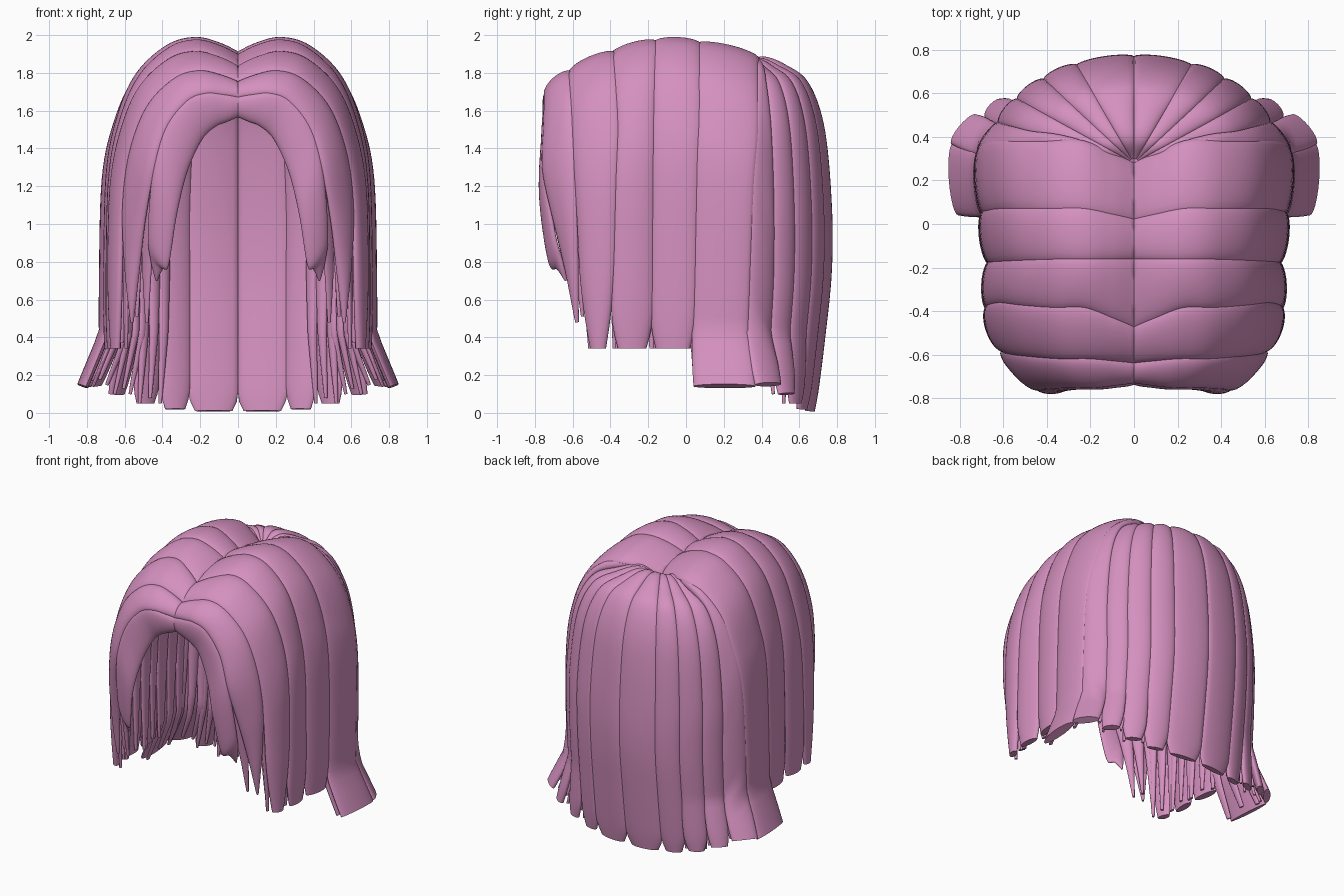
import bpy, bmesh, math
from mathutils import Vector

default_cube = bpy.data.objects.get("Cube")
if default_cube:
    bpy.data.objects.remove(default_cube, do_unlink=True)

pink = bpy.data.materials.new("pink_hair")
pink.use_nodes = True
colour = (0.66, 0.28, 0.52, 1)
pink.diffuse_color = colour
pink.node_tree.nodes["Principled BSDF"].inputs["Base Color"].default_value = colour

ROWS, RING = 60, 24


def spline(points, count):
    """Sample a smooth curve through the points."""
    pts = [Vector(p) for p in points]
    pts = [pts[0] * 2 - pts[1]] + pts + [pts[-1] * 2 - pts[-2]]
    spans = len(pts) - 3
    result = []
    for row in range(count):
        place = row / (count - 1) * spans
        i = min(int(place), spans - 1)
        t = place - i
        a, b, c, d = pts[i:i + 4]
        result.append(0.5 * (2 * b + (c - a) * t + (2 * a - 5 * b + 4 * c - d) * t * t
                             + (3 * b - a - 3 * c + d) * t ** 3))
    return result


# Sideways path: share of the width, and drop below the peak
SIDE = [(0, 0), (.16, 0), (.34, 0), (.54, .04), (.76, .18), (.9, .4), (.98, .68)]


def side_edge(peak, dip, width, y_top, y_mid, y_end, lead, steep=0.0):
    """Edge that leaves the parting and falls over the side."""
    def build(bottom):
        sway = y_end - y_mid
        ys = [y_top - lead, y_top - lead / 2, y_top, y_top, (y_top + y_mid) / 2,
              y_mid, y_mid + sway * .35]
        pts = [(width * w, y, peak - drop - steep * w) for (w, drop), y in zip(SIDE, ys)]
        pts[0] = (0, ys[0], peak - dip)
        pts[1] = (pts[1][0], ys[1], pts[1][2] - dip * .35)
        low = pts[-1][2]
        pts.append((width, y_mid + sway * .7, (low + bottom) / 2))
        pts.append((width, y_end, bottom))
        return pts
    return build


# Backward path: share of the radius, and height
BACK = [(.04, 1.82), (.25, 1.87), (.5, 1.82), (.75, 1.73), (.92, 1.5), (1, 1.1), (1, .75)]


def back_edge(degrees):
    """Edge that leaves the crown and falls down the back."""
    across, behind = math.sin(math.radians(degrees)), math.cos(math.radians(degrees))

    def build(bottom):
        path = BACK + [(.92, (.75 + bottom) / 2), (.82, bottom)]
        return [(.66 * across * (f if z > 1 else 1), .28 + .475 * behind * f, z)
                for f, z in path]
    return build


def make_lock(name, edge_a, edge_b, bottom, bulge, start, tip, flare=0.0,
              span=(-.05, 1.05), inset=1.0):
    """Sweep a lens section between two edges, tapering towards the tip."""
    bm = bmesh.new()
    curves = []
    for edge in (edge_a, edge_b):
        curve = spline(edge(bottom), ROWS)
        for p in curve:
            spread = 1 + flare * max(0, .42 - p.z) / .3
            p.x *= spread * inset
            p.y *= spread * inset
            if inset < 1:
                p.z -= .05 * max(0, p.z - 1)
        curves.append(curve)
    a, b = curves
    rings = []
    for i in range(ROWS):
        lo, hi = max(i - 1, 0), min(i + 1, ROWS - 1)
        along = a[hi] + b[hi] - a[lo] - b[lo]
        normal = along.cross(b[i] - a[i]).normalized()
        t = max(0, (i / (ROWS - 1) - start) / (1 - start))
        taper = 1 - (1 - tip) * t * t
        thin = math.sqrt(taper) * min(1, (b[i] - a[i]).length / .12)
        mid, half = (span[0] + span[1]) / 2, (span[1] - span[0]) / 2 * taper
        ring = []
        for k in range(RING):
            angle = 2 * math.pi * k / RING
            up = math.sin(angle)
            lift = up * (bulge if up > 0 else .025) * thin
            p = a[i].lerp(b[i], mid - half * math.cos(angle)) + normal * lift
            p.x = max(p.x, 0)
            ring.append(bm.verts.new(p))
        rings.append(ring)
    for r, s in zip(rings, rings[1:]):
        for k in range(RING):
            n = (k + 1) % RING
            bm.faces.new((r[k], r[n], s[n], s[k]))
    bm.faces.new(rings[0])
    bm.faces.new(rings[-1])
    bmesh.ops.recalc_face_normals(bm, faces=bm.faces)
    mesh = bpy.data.meshes.new(name)
    bm.to_mesh(mesh)
    bm.free()
    mesh.materials.append(pink)
    obj = bpy.data.objects.new(name, mesh)
    bpy.context.collection.objects.link(obj)
    obj.modifiers.new("mirror", "MIRROR")
    bpy.ops.object.select_all(action="DESELECT")
    obj.select_set(True)
    bpy.context.view_layer.objects.active = obj
    bpy.ops.object.shade_smooth_by_angle(angle=math.radians(50))


# Lock edges, ordered from the fringe round to the centre back
edges = [
    side_edge(1.57, 0, .36, -.71, -.75, -.66, -.01, .14),
    side_edge(1.69, .02, .50, -.74, -.75, -.61, -.02),
    side_edge(1.80, .06, .62, -.61, -.59, -.54, .02),
    side_edge(1.90, .08, .67, -.38, -.36, -.39, .09),
    side_edge(1.96, .08, .66, -.16, -.17, -.18, 0),
    side_edge(1.95, .08, .69, .07, .07, .04, .05),
    side_edge(1.88, .07, .71, .37, .37, .31, .1),
] + [back_edge(d) for d in (68, 53, 38, 23, 0)]

# Name, bottom height, bulge, where the taper starts, tip width, flare
locks = [
    ("fringe_lock", .7, .03, .45, .05, 0),
    ("front_lock", .48, .04, .6, .1, 0),
    ("temple_lock", .34, .04, .85, .5, 0),
    ("ear_lock", .34, .035, .93, .65, 0),
    ("side_lock", .34, .035, .94, .75, 0),
    ("flared_side_lock", .14, .035, .95, .95, .18),
    ("flared_rear_lock", .15, .03, .95, .9, .2),
    ("rear_corner_lock", .1, .03, .94, .75, .12),
    ("outer_back_lock", .05, .03, .95, .65, .04),
    ("middle_back_lock", .02, .03, .95, .65, 0),
    ("centre_back_lock", .01, .03, .95, .7, 0),
]
for i, (name, bottom, bulge, start, tip, flare) in enumerate(locks):
    a, b = edges[i], edges[i + 1]
    make_lock(name, a, b, bottom, bulge, start, tip, flare)
    # Thin strands beneath, closing the gaps between locks
    if 0 < i < len(locks) - 2:
        for j, middle in enumerate((.05, .5, .95)):
            make_lock(f"under_{name}_{j + 1}", a, b, bottom + .03 * (j % 2), .015, .6, .2,
                      flare, (middle - .3, middle + .3), .955)
